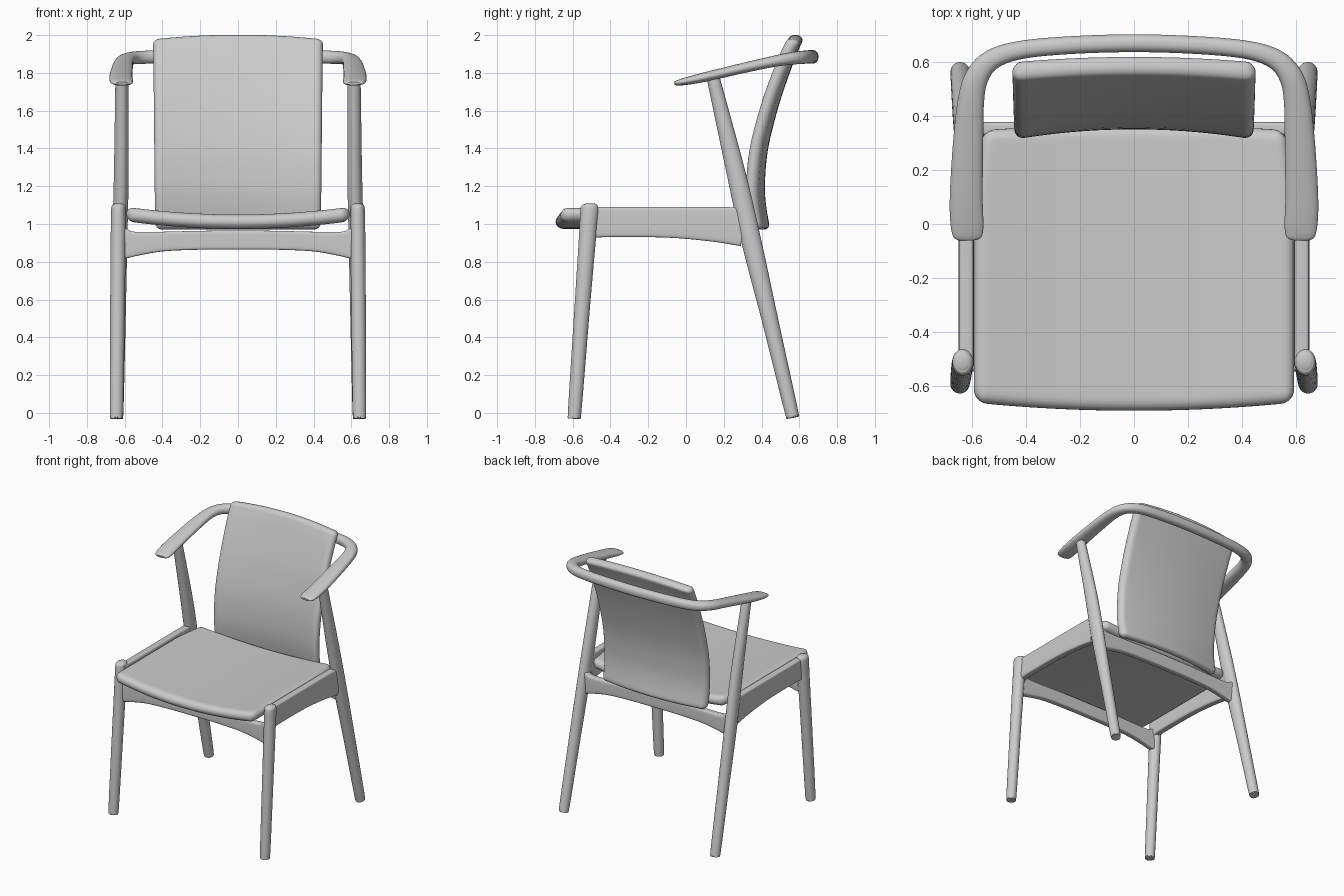
import bpy, bmesh, math
from mathutils import Vector

cube = bpy.data.objects.get("Cube")
if cube:
    bpy.data.objects.remove(cube, do_unlink=True)

grey = bpy.data.materials.new("light_grey")
grey.use_nodes = True
colour = (0.6, 0.6, 0.6, 1)
grey.diffuse_color = colour
grey.node_tree.nodes["Principled BSDF"].inputs["Base Color"].default_value = colour


def finish(name, bm):
    """Turn a bmesh into a smooth shaded, grey object."""
    bmesh.ops.remove_doubles(bm, verts=bm.verts, dist=0.00002)
    bmesh.ops.recalc_face_normals(bm, faces=bm.faces)
    mesh = bpy.data.meshes.new(name)
    bm.to_mesh(mesh)
    bm.free()
    mesh.materials.append(grey)
    obj = bpy.data.objects.new(name, mesh)
    bpy.context.collection.objects.link(obj)
    bpy.ops.object.select_all(action='DESELECT')
    obj.select_set(True)
    bpy.context.view_layer.objects.active = obj
    bpy.ops.object.shade_smooth_by_angle(angle=math.radians(50))


def spline(stations, steps):
    """Resample rows of numbers along a smooth curve through them."""
    rows = [Vector(s) for s in stations]
    rows = [rows[0] * 2 - rows[1]] + rows + [rows[-1] * 2 - rows[-2]]
    out = []
    for a, b, c, d in zip(rows, rows[1:], rows[2:], rows[3:]):
        for i in range(steps):
            t = i / steps
            out.append((b * 2 + (c - a) * t + (a * 2 - b * 5 + c * 4 - d) * t ** 2
                        + (b * 3 - a - c * 3 + d) * t ** 3) / 2)
    return out + [rows[-2]]


def sweep(name, stations, ref, power=2, steps=5, sides=28):
    """Skin oval or boxy sections; a station is x, y, z, half width, half height."""
    rows = spline(stations, steps)
    points = [Vector(r[:3]) for r in rows]
    bm = bmesh.new()
    rings = []
    for i, (p, row) in enumerate(zip(points, rows)):
        tangent = points[min(i + 1, len(points) - 1)] - points[max(i - 1, 0)]
        side = tangent.cross(Vector(ref)).normalized()
        up = side.cross(tangent).normalized()
        ring = []
        for k in range(sides):
            a = math.tau * (k + 0.5) / sides
            c, s = [math.copysign(abs(f(a)) ** (2 / power), f(a)) for f in (math.cos, math.sin)]
            ring.append(bm.verts.new(p + side * c * row[3] + up * s * row[4]))
        rings.append(ring)
    for r, q in zip(rings, rings[1:]):
        for k in range(sides):
            n = (k + 1) % sides
            bm.faces.new((r[k], r[n], q[n], q[k]))
    bm.faces.new(rings[0])
    bm.faces.new(rings[-1])
    finish(name, bm)


def cushion(name, length, half_thick, corner, half_width, place, count=40):
    """Rounded panel: place(x, v, h) maps side offset, run 0..1 and thickness offset."""
    ease = [math.sin(math.pi * (i / count - 0.5)) for i in range(count + 1)]
    bm = bmesh.new()
    for sign in (1, -1):
        grid = []
        for e in ease:
            v = (e + 1) / 2
            end = min(v, 1 - v) * length
            gap = max(corner - end, 0)
            w = half_width(v) - corner + math.sqrt(max(corner ** 2 - gap ** 2, 0))
            row = []
            for u in ease:
                d = min(end, w * (1 - abs(u)))
                k = max(1 - d / (half_thick * 1.1), 0)
                h = sign * half_thick * math.sqrt(max(1 - k * k, 0))
                row.append(bm.verts.new(place(u * w, v, h)))
            grid.append(row)
        for r, q in zip(grid, grid[1:]):
            for i in range(count):
                bm.faces.new((r[i], r[i + 1], q[i + 1], q[i]))
    finish(name, bm)


# Legs and side rails, one set per side
Y, Z = (0, 1, 0), (0, 0, 1)
for side, s in (("left", 1), ("right", -1)):
    sweep("front_leg_" + side, [
        (s * 0.643, -0.59, 0, 0.03, 0.03), (s * 0.643, -0.589, 0.012, 0.036, 0.036),
        (s * 0.638, -0.55, 0.55, 0.039, 0.041), (s * 0.634, -0.52, 0.95, 0.04, 0.046),
        (s * 0.633, -0.511, 1.07, 0.039, 0.049), (s * 0.633, -0.509, 1.098, 0.034, 0.042),
        (s * 0.633, -0.509, 1.108, 0.02, 0.026)], Y)
    sweep("back_leg_" + side, [
        (s * 0.642, 0.56, 0, 0.03, 0.03), (s * 0.642, 0.557, 0.012, 0.036, 0.036),
        (s * 0.634, 0.45, 0.47, 0.039, 0.043), (s * 0.626, 0.348, 0.9, 0.04, 0.053),
        (s * 0.618, 0.265, 1.27, 0.039, 0.05), (s * 0.615, 0.14, 1.79, 0.034, 0.034)], Y)
    sweep("side_rail_" + side, [
        (s * 0.62, -0.52, 1.005, 0.028, 0.086), (s * 0.62, -0.44, 1.01, 0.028, 0.08),
        (s * 0.62, -0.1, 1.009, 0.028, 0.081), (s * 0.62, 0.15, 0.998, 0.028, 0.092),
        (s * 0.62, 0.3, 0.985, 0.028, 0.103)], Z, power=7)

# Front and back cross rails, deeper where they meet the legs
half_rail = [(0.625, 0.9, 0.085), (0.585, 0.894, 0.076), (0.54, 0.895, 0.064),
             (0.4, 0.907, 0.052), (0.2, 0.914, 0.05)]
for name, y in (("front_rail", -0.52), ("back_rail", 0.352)):
    right = [(-x, y, z, 0.025, h) for x, z, h in half_rail]
    left = [(x, y, z, 0.025, h) for x, z, h in reversed(half_rail)]
    sweep(name, right + [(0, y, 0.915, 0.05 / 2, 0.05)] + left, Z, power=6)

# Horseshoe arm bow with flattened, wider arm ends
arm = [(0.612, -0.06, 1.744, 0.035, 0.008), (0.613, -0.045, 1.747, 0.053, 0.014),
       (0.617, 0, 1.756, 0.061, 0.02), (0.62, 0.1, 1.778, 0.061, 0.025),
       (0.613, 0.3, 1.825, 0.056, 0.027), (0.603, 0.45, 1.858, 0.049, 0.029),
       (0.582, 0.54, 1.874, 0.044, 0.032), (0.53, 0.604, 1.881, 0.038, 0.034),
       (0.43, 0.641, 1.884, 0.034, 0.035), (0.25, 0.66, 1.885, 0.033, 0.036)]
mirrored = [(-a[0],) + a[1:] for a in arm]
sweep("arm_bow", mirrored + [(0, 0.668, 1.885, 0.033, 0.036)] + arm[::-1], Z, power=2.3, steps=6)


# Seat, dished across its width with a bowed front edge
def seat_point(x, v, h):
    q = (x / 0.59) ** 2
    front, back = -0.69 + 0.03 * q, 0.365 - 0.02 * q
    return (x, front + (back - front) * v, 1.012 + 0.04 * q + h)


cushion("seat", 1.05, 0.038, 0.05, lambda v: 0.592 - 0.03 * max(v - 0.75, 0) * 4, seat_point)

# Backrest, curved around the sitter and swept backwards at the top
profile = spline([(0.412, 0.97), (0.39, 1.1), (0.384, 1.22), (0.4, 1.4), (0.448, 1.6),
                  (0.495, 1.75), (0.55, 1.9), (0.592, 2.0)], 8)


def back_point(x, v, h):
    f = v * (len(profile) - 1)
    i = min(int(f), len(profile) - 2)
    y, z = profile[i].lerp(profile[i + 1], f - i)
    q = (x / 0.45) ** 2
    return (x, y - (0.045 - 0.025 * v) * q + h, z - 0.025 * q * v ** 4 - h * 0.3 * v)


cushion("backrest", 1.05, 0.034, 0.04, lambda v: 0.438 + 0.012 * v, back_point)
